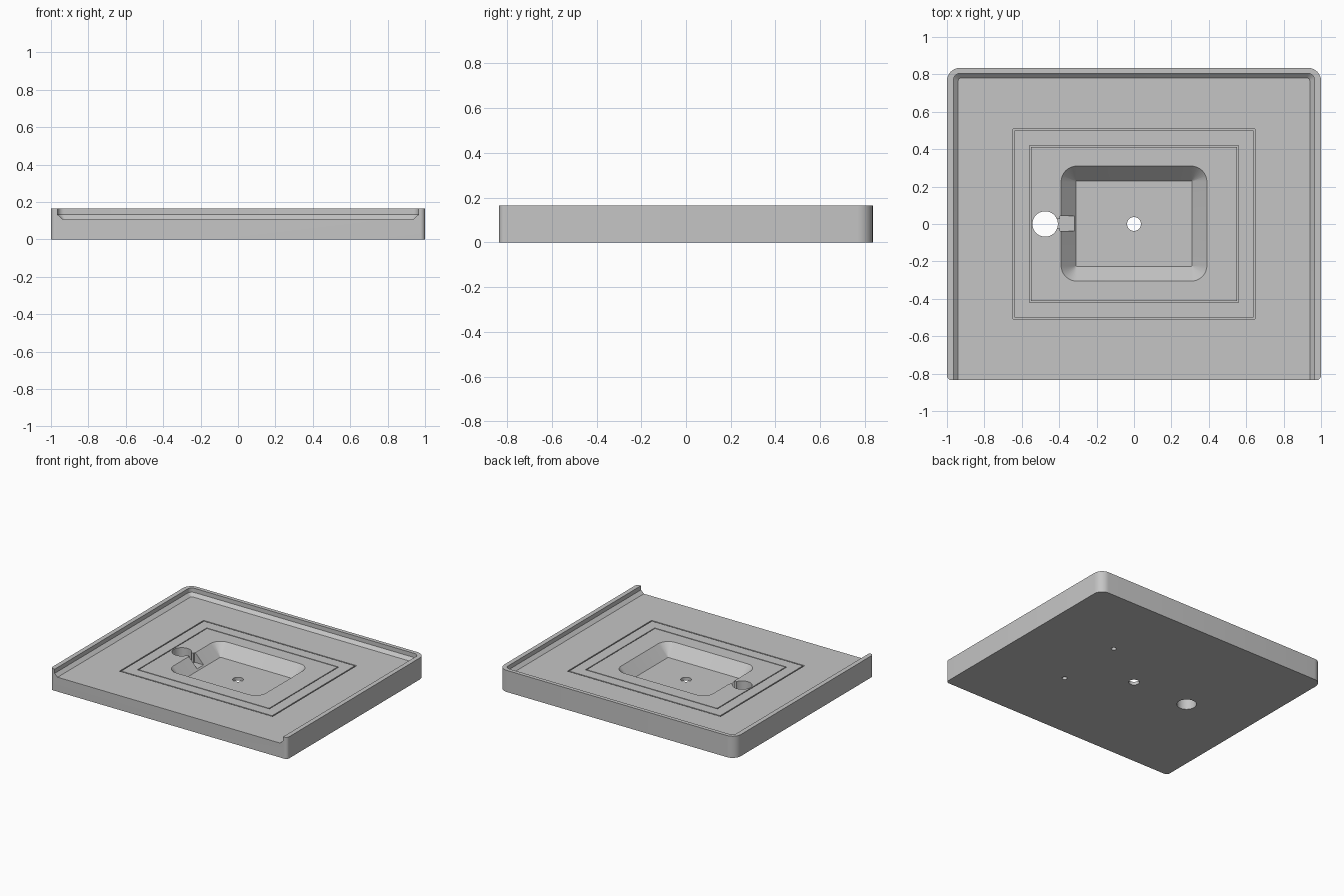
import bpy, bmesh, math

cube = bpy.data.objects.get("Cube")
if cube:
    bpy.data.objects.remove(cube, do_unlink=True)

grey = bpy.data.materials.new("plain grey")
grey.use_nodes = True
COLOUR = (0.56, 0.56, 0.56, 1)
grey.diffuse_color = COLOUR
grey.node_tree.nodes["Principled BSDF"].inputs["Base Color"].default_value = COLOUR


def finish(name, bm):
    bmesh.ops.recalc_face_normals(bm, faces=bm.faces)
    mesh = bpy.data.meshes.new(name)
    bm.to_mesh(mesh)
    bm.free()
    mesh.materials.append(grey)
    obj = bpy.data.objects.new(name, mesh)
    bpy.context.collection.objects.link(obj)
    return obj


def rounded_ring(bm, x0, x1, y0, y1, front_r, back_r, z, steps=8):
    """Rounded rectangle of vertices, counter-clockwise from the back left corner."""
    ring = []
    corners = [(x1, y1, -1, -1, back_r), (x0, y1, 1, -1, back_r),
               (x0, y0, 1, 1, front_r), (x1, y0, -1, 1, front_r)]
    for i, (x, y, sx, sy, r) in enumerate(corners):
        for k in range(steps + 1):
            a = (i + k / steps) * math.pi / 2
            ring.append(bm.verts.new((x + r * (sx + math.cos(a)),
                                      y + r * (sy + math.sin(a)), z)))
    return ring


def loft(name, levels):
    """Solid through rounded rectangles stacked from bottom to top."""
    bm = bmesh.new()
    rings = [rounded_ring(bm, *level) for level in levels]
    for low, high in zip(rings, rings[1:]):
        for i in range(len(low)):
            j = (i + 1) % len(low)
            bm.faces.new((low[i], low[j], high[j], high[i]))
    bm.faces.new(rings[0][::-1])
    bm.faces.new(rings[-1])
    return finish(name, bm)


def box(name, x0, x1, y0, y1, z0, z1):
    bm = bmesh.new()
    bmesh.ops.create_cube(bm, size=1)
    for v in bm.verts:
        v.co = (x1 if v.co.x > 0 else x0, y1 if v.co.y > 0 else y0,
                z1 if v.co.z > 0 else z0)
    return finish(name, bm)


def cylinder(name, x, y, radius, z0, z1):
    bm = bmesh.new()
    bmesh.ops.create_cone(bm, cap_ends=True, segments=40, radius1=radius,
                          radius2=radius, depth=z1 - z0)
    bmesh.ops.translate(bm, verts=bm.verts, vec=(x, y, (z0 + z1) / 2))
    return finish(name, bm)


def cut(target, cutter):
    """Subtract the cutter and remove it afterwards."""
    mod = target.modifiers.new("cut", "BOOLEAN")
    mod.operation = "DIFFERENCE"
    mod.solver = "EXACT"
    mod.object = cutter
    bpy.context.view_layer.objects.active = target
    bpy.ops.object.modifier_apply(modifier=mod.name)
    bpy.data.objects.remove(cutter, do_unlink=True)


FLOOR, TOP = 0.11, 0.165

# Slab with large back corners and small front corners
tray = loft("tray_base", [(-1, 1, -0.835, 0.835, 0.025, 0.07, z) for z in (0, TOP)])

# Recess open at the front, with a chamfer at the foot of the rim
cut(tray, loft("recess_cutter", [
    (-0.94, 0.94, -1.2, 0.78, 0.01, 0.015, FLOOR),
    (-0.965, 0.965, -1.2, 0.805, 0.01, 0.035, 0.133),
    (-0.965, 0.965, -1.2, 0.805, 0.01, 0.035, 0.3)]))

# Two fine rectangular grooves around the pocket
for half_x, half_y, width in ((0.647, 0.508, 0.009), (0.558, 0.419, 0.007)):
    low, high = FLOOR - 0.01, 0.2
    frame = box("groove_cutter", -half_x, half_x, -half_y, half_y, low, high)
    ix, iy = half_x - width, half_y - width
    cut(frame, box("groove_core", -ix, ix, -iy, iy, low - 0.1, high + 0.1))
    cut(tray, frame)

# Central pocket with sloping walls, blending into a square floor
cut(tray, loft("pocket_cutter", [
    (-0.31, 0.31, -0.226, 0.23, 0.002, 0.002, 0.025),
    (-0.39, 0.39, -0.306, 0.31, 0.085, 0.085, FLOOR),
    (-0.39, 0.39, -0.306, 0.31, 0.085, 0.085, 0.2)]))

# Channel from the pocket to the side hole
cut(tray, box("channel_cutter", -0.395, -0.3, -0.037, 0.042, 0.035, 0.2))
cut(tray, box("channel_neck_cutter", -0.475, -0.38, -0.024, 0.026, 0.035, 0.2))

# Through holes
cut(tray, cylinder("side_hole_cutter", -0.475, 0, 0.068, -0.1, 0.3))
cut(tray, cylinder("drain_hole_cutter", 0, 0, 0.037, -0.1, 0.3))

# Blind holes in the underside
for y in (-0.265, 0.265):
    cut(tray, cylinder("blind_hole_cutter", 0.405, y, 0.018, -0.1, 0.05))

bpy.ops.object.select_all(action="DESELECT")
tray.select_set(True)
bpy.context.view_layer.objects.active = tray
bpy.ops.object.shade_smooth_by_angle(angle=math.radians(30))
